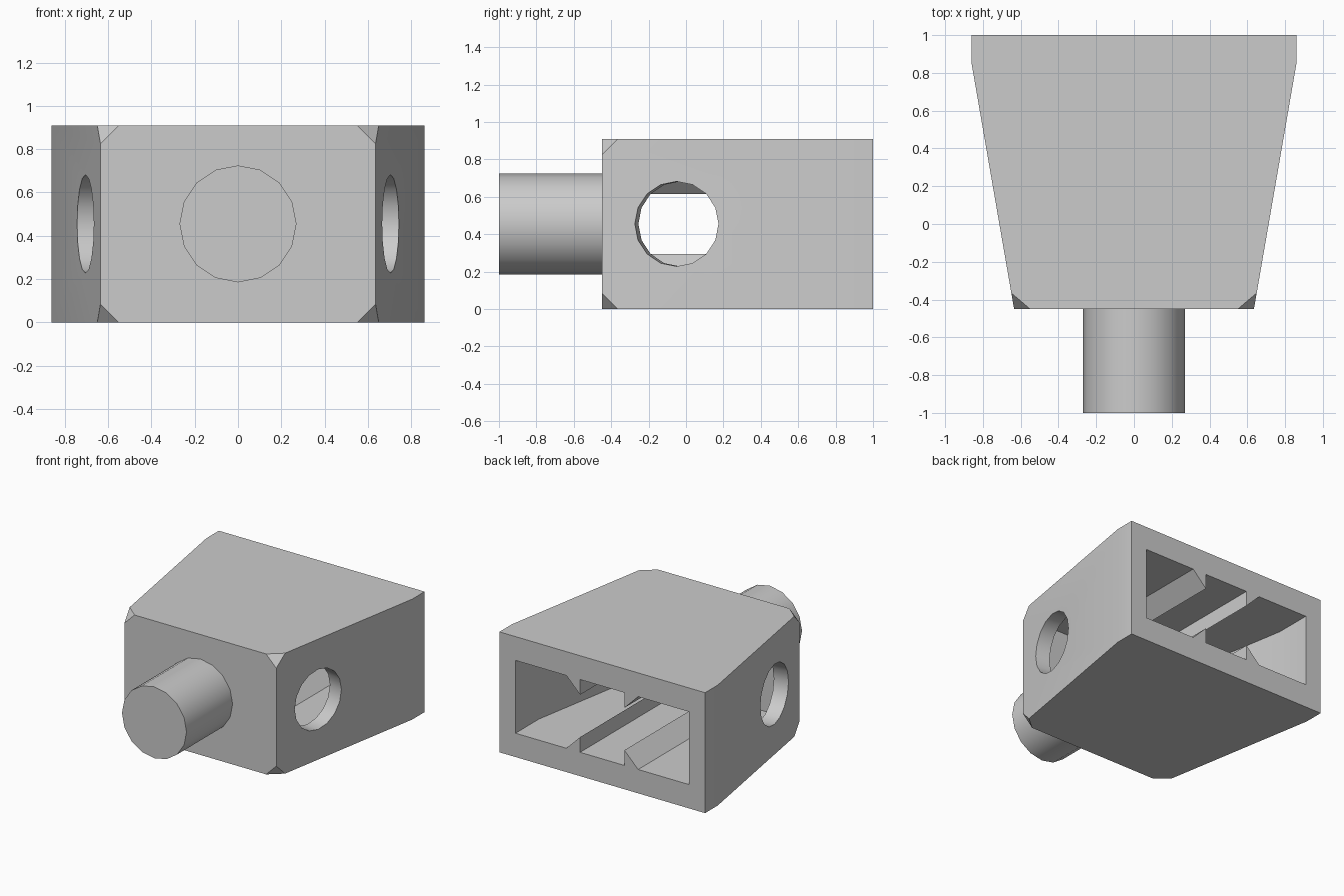
import bpy
import bmesh
import math
from mathutils import Matrix, Vector

if "Cube" in bpy.data.objects:
    bpy.data.objects.remove(bpy.data.objects["Cube"], do_unlink=True)

HEIGHT = 0.91
MID = HEIGHT / 2
BACK, BEND, FRONT = 1.0, 0.85, -0.45
WIDE, NARROW = 0.86, 0.635
SLOPE = (WIDE - NARROW) / (BEND - FRONT)
CHAMFER = 0.085

grey = bpy.data.materials.new("plain_grey")
grey.use_nodes = True
grey.diffuse_color = (0.6, 0.6, 0.6, 1)
grey.node_tree.nodes["Principled BSDF"].inputs["Base Color"].default_value = (0.6, 0.6, 0.6, 1)


def finish(name, bm):
    """Turn a bmesh into a named object."""
    bmesh.ops.recalc_face_normals(bm, faces=bm.faces)
    mesh = bpy.data.meshes.new(name)
    bm.to_mesh(mesh)
    bm.free()
    mesh.materials.append(grey)
    obj = bpy.data.objects.new(name, mesh)
    bpy.context.collection.objects.link(obj)
    return obj


def prism(name, points, direction):
    """Extrude a planar outline along a direction."""
    bm = bmesh.new()
    face = bm.faces.new([bm.verts.new(p) for p in points])
    made = bmesh.ops.extrude_face_region(bm, geom=[face])["geom"]
    verts = [v for v in made if isinstance(v, bmesh.types.BMVert)]
    bmesh.ops.translate(bm, verts=verts, vec=direction)
    return finish(name, bm)


def cylinder(name, radius, start, axis):
    """Sixteen-sided cylinder from a start point along an axis, one vertex on top."""
    bm = bmesh.new()
    axis = Vector(axis)
    z = axis.normalized()
    up = Vector((0, 0, 1))
    side = up.cross(z)
    frame = Matrix((up, side, z)).transposed().to_4x4()
    frame.translation = Vector(start) + axis / 2
    bmesh.ops.create_cone(bm, cap_ends=True, segments=16, radius1=radius,
                          radius2=radius, depth=axis.length, matrix=frame)
    return finish(name, bm)


def cut(target, cutter):
    """Subtract the cutter from the target and discard it."""
    cutter.hide_render = True
    mod = target.modifiers.new("cut", "BOOLEAN")
    mod.operation = "DIFFERENCE"
    mod.solver = "EXACT"
    mod.object = cutter
    bpy.context.view_layer.objects.active = target
    bpy.ops.object.modifier_apply(modifier=mod.name)
    bpy.data.objects.remove(cutter, do_unlink=True)


# Tapered block with its four front corners cut off
bm = bmesh.new()
for s in (-1, 1):
    for z, inward in ((0, 1), (HEIGHT, -1)):
        bm.verts.new((s * WIDE, BACK, z))
        bm.verts.new((s * WIDE, BEND, z))
        bm.verts.new((s * (NARROW + SLOPE * CHAMFER), FRONT + CHAMFER, z))
        bm.verts.new((s * (NARROW - CHAMFER), FRONT, z))
        bm.verts.new((s * NARROW, FRONT, z + inward * CHAMFER))
bmesh.ops.convex_hull(bm, input=bm.verts)
bmesh.ops.dissolve_limit(bm, angle_limit=0.01, verts=bm.verts, edges=bm.edges)
body = finish("body", bm)

# Cavity open at the back, following the taper
LOW, HIGH, INNER = 0.18, 0.73, 0.725
INNER_BEND, INNER_FRONT = 0.72, -0.27
inner_narrow = INNER - SLOPE * (INNER_BEND - INNER_FRONT)
half = [(INNER, BACK + 0.1), (INNER, INNER_BEND), (inner_narrow, INNER_FRONT)]
outline = half + [(-x, y) for x, y in reversed(half)]
cavity = prism("cavity_cutter", [(x, y, LOW) for x, y in outline], (0, 0, HIGH - LOW))

# Triangular ribs left standing on the floor and ceiling
RIB_IN, RIB_OUT, RIB_TALL, SINK = 0.185, 0.30, 0.115, 0.05
for s in (-1, 1):
    for z, d in ((LOW, 1), (HIGH, -1)):
        section = [(RIB_IN, z - d * SINK), (RIB_IN, z + d * RIB_TALL),
                   (RIB_OUT, z), (RIB_OUT, z - d * SINK)]
        rib = prism("rib", [(s * x, BACK + 0.2, h) for x, h in section], (0, -2, 0))
        cut(cavity, rib)
cut(body, cavity)

# Round hole through each side wall, square to the wall
HOLE_Y = -0.05
hole_x = NARROW + SLOPE * (HOLE_Y - FRONT)
for s in (-1, 1):
    normal = Vector((s, -SLOPE, 0)).normalized()
    centre = Vector((s * hole_x, HOLE_Y, MID))
    cut(body, cylinder("hole_cutter", 0.227, centre + normal * 0.1, normal * -0.32))

# Round peg on the front
peg = cylinder("front_peg", 0.27, (0, FRONT + 0.05, MID), (0, -0.6, 0))

for obj in (body, peg):
    bpy.ops.object.select_all(action="DESELECT")
    obj.select_set(True)
    bpy.context.view_layer.objects.active = obj
    bpy.ops.object.shade_smooth_by_angle(angle=math.radians(30))
